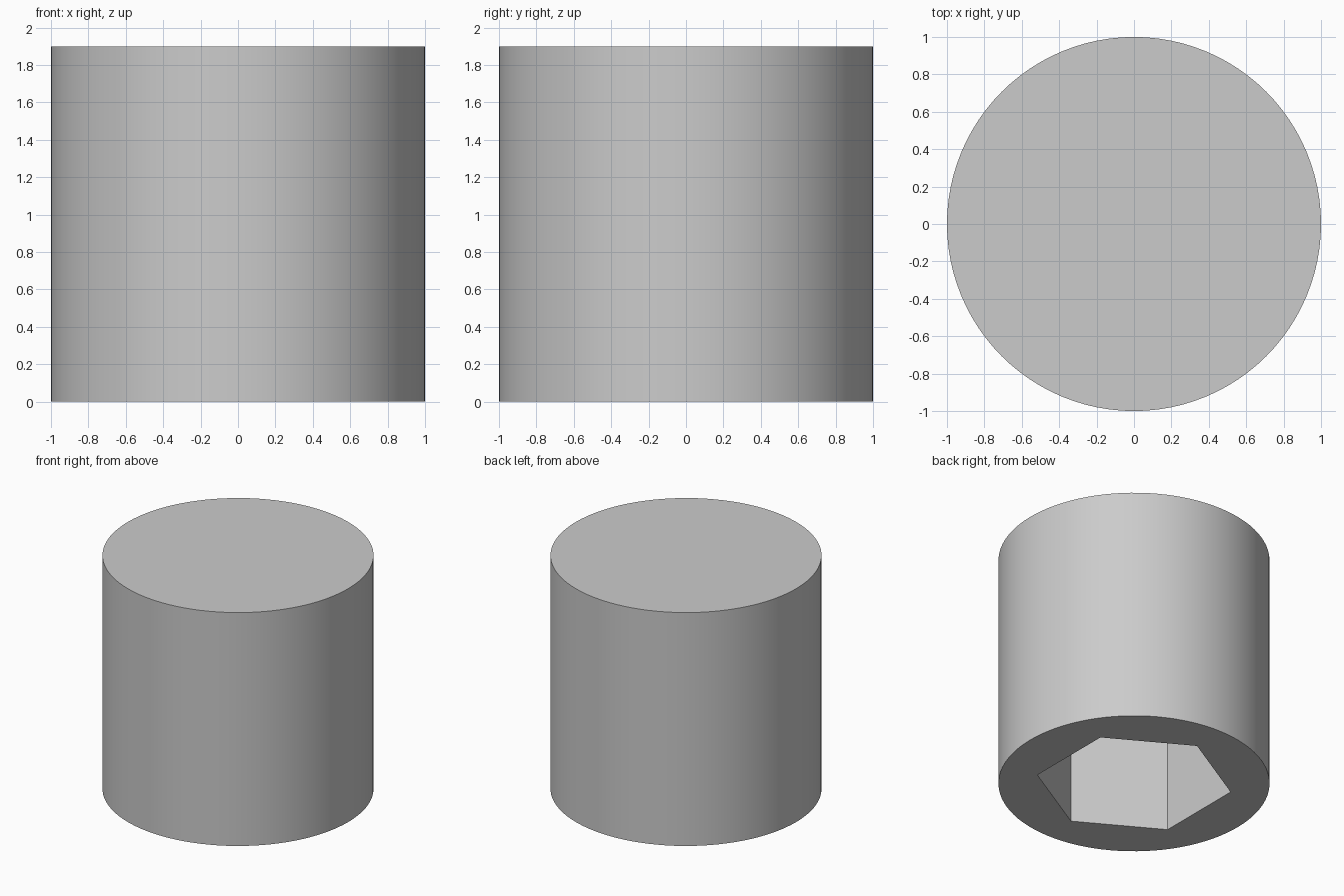
import bpy
import bmesh
from math import cos, sin, tau, radians

default = bpy.data.objects.get("Cube")
if default:
    bpy.data.objects.remove(default, do_unlink=True)

RADIUS, HEIGHT = 1.0, 1.9
SOCKET_RADIUS, SOCKET_DEPTH = 0.724, 1.3

grey = bpy.data.materials.new("light_grey")
grey.use_nodes = True
colour = (0.6, 0.6, 0.6, 1)
grey.diffuse_color = colour
grey.node_tree.nodes["Principled BSDF"].inputs["Base Color"].default_value = colour

bm = bmesh.new()


def ring(radius, sides, z, start=0.0):
    """Closed loop of edges around the z axis."""
    verts = [bm.verts.new((radius * cos(start + tau * i / sides),
                           radius * sin(start + tau * i / sides), z))
             for i in range(sides)]
    edges = [bm.edges.new((verts[i - 1], verts[i])) for i in range(sides)]
    return verts, edges


def closed_wall(radius, sides, depth, start=0.0):
    """Wall rising from the base, capped at the top; returns the open rim."""
    low, rim = ring(radius, sides, 0, start)
    high, _ = ring(radius, sides, depth, start)
    for i in range(sides):
        bm.faces.new((low[i - 1], low[i], high[i], high[i - 1]))
    bm.faces.new(high)
    return rim


# Round outer body and hexagonal socket, joined by the flat underside
outer_rim = closed_wall(RADIUS, 96, HEIGHT)
socket_rim = closed_wall(SOCKET_RADIUS, 6, SOCKET_DEPTH, radians(90))
bmesh.ops.triangle_fill(bm, edges=outer_rim + socket_rim, use_beauty=True)
bmesh.ops.recalc_face_normals(bm, faces=bm.faces[:])

mesh = bpy.data.meshes.new("socket_cylinder")
bm.to_mesh(mesh)
bm.free()
mesh.materials.append(grey)
body = bpy.data.objects.new("socket_cylinder", mesh)
bpy.context.collection.objects.link(body)

# Smooth round side with crisp rims and socket corners
bpy.ops.object.select_all(action="DESELECT")
body.select_set(True)
bpy.context.view_layer.objects.active = body
bpy.ops.object.shade_smooth_by_angle(angle=radians(30))
